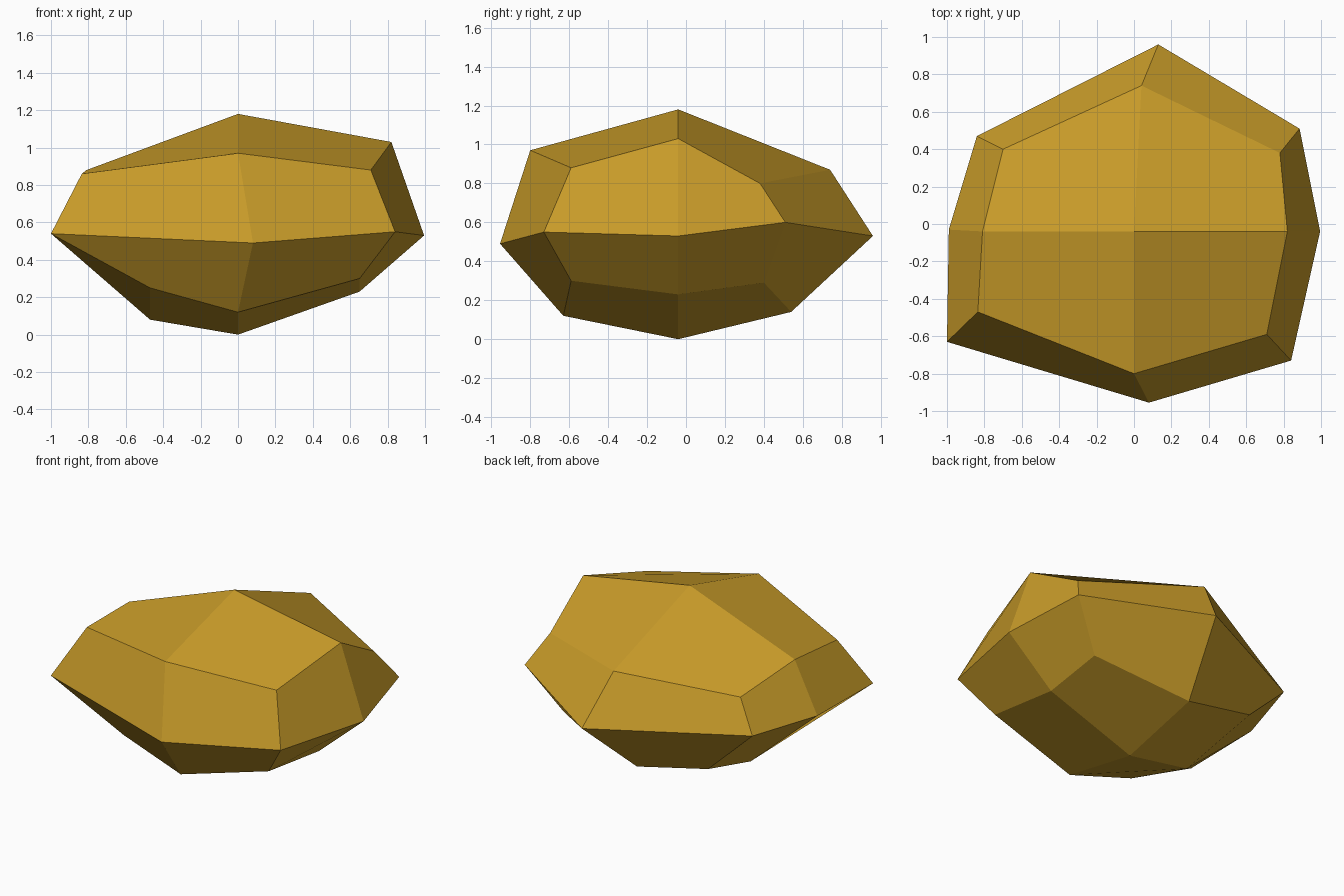
import bpy, bmesh

if "Cube" in bpy.data.objects:
    bpy.data.objects.remove(bpy.data.objects["Cube"])

# Gold ore colour
gold = bpy.data.materials.new("ochre gold")
gold.diffuse_color = (0.58, 0.33, 0.022, 1.0)
gold.use_nodes = True
gold.node_tree.nodes["Principled BSDF"].inputs["Base Color"].default_value = gold.diffuse_color

# Boulder: three uneven rings of eight points (front middle first, counter-clockwise seen from above)
LOWER = [(0, -.63, .12), (.65, -.59, .30), (.65, -.04, .23), (.66, .40, .29),
         (0, .54, .14), (-.525, .507, .25), (-.47, -.04, .08), (-.47, -.585, .25)]
WAIST = [(.08, -.955, .49), (.84, -.73, .55), (.995, -.04, .53), (.885, .51, .60),
         (.13, .96, .53), (-.84, .47, .55), (-.99, -.03, .54), (-1.0, -.63, .54)]
UPPER = [(0, -.80, .97), (.71, -.59, .88), (.82, -.04, 1.03), (.78, .38, .80),
         (.04, .74, .87), (-.70, .40, .757), (-.81, -.04, .88), (-.835, -.47, .86)]

bm = bmesh.new()
rings = [[bm.verts.new(p) for p in ring] for ring in (LOWER, WAIST, UPPER)]

# Side facets between neighbouring rings
for a, b in zip(rings, rings[1:]):
    for i in range(8):
        j = (i + 1) % 8
        bm.faces.new((a[i], a[j], b[j], b[i]))

# Four quads meeting at the base point and at the peak
for ring, tip in ((rings[0], (0, -.04, 0)), (rings[2], (0, -.04, 1.18))):
    pole = bm.verts.new(tip)
    for i in range(0, 8, 2):
        bm.faces.new((ring[i], ring[i + 1], ring[(i + 2) % 8], pole))

bmesh.ops.recalc_face_normals(bm, faces=bm.faces[:])
mesh = bpy.data.meshes.new("boulder")
bm.to_mesh(mesh)
bm.free()
mesh.materials.append(gold)
boulder = bpy.data.objects.new("boulder", mesh)
bpy.context.collection.objects.link(boulder)
